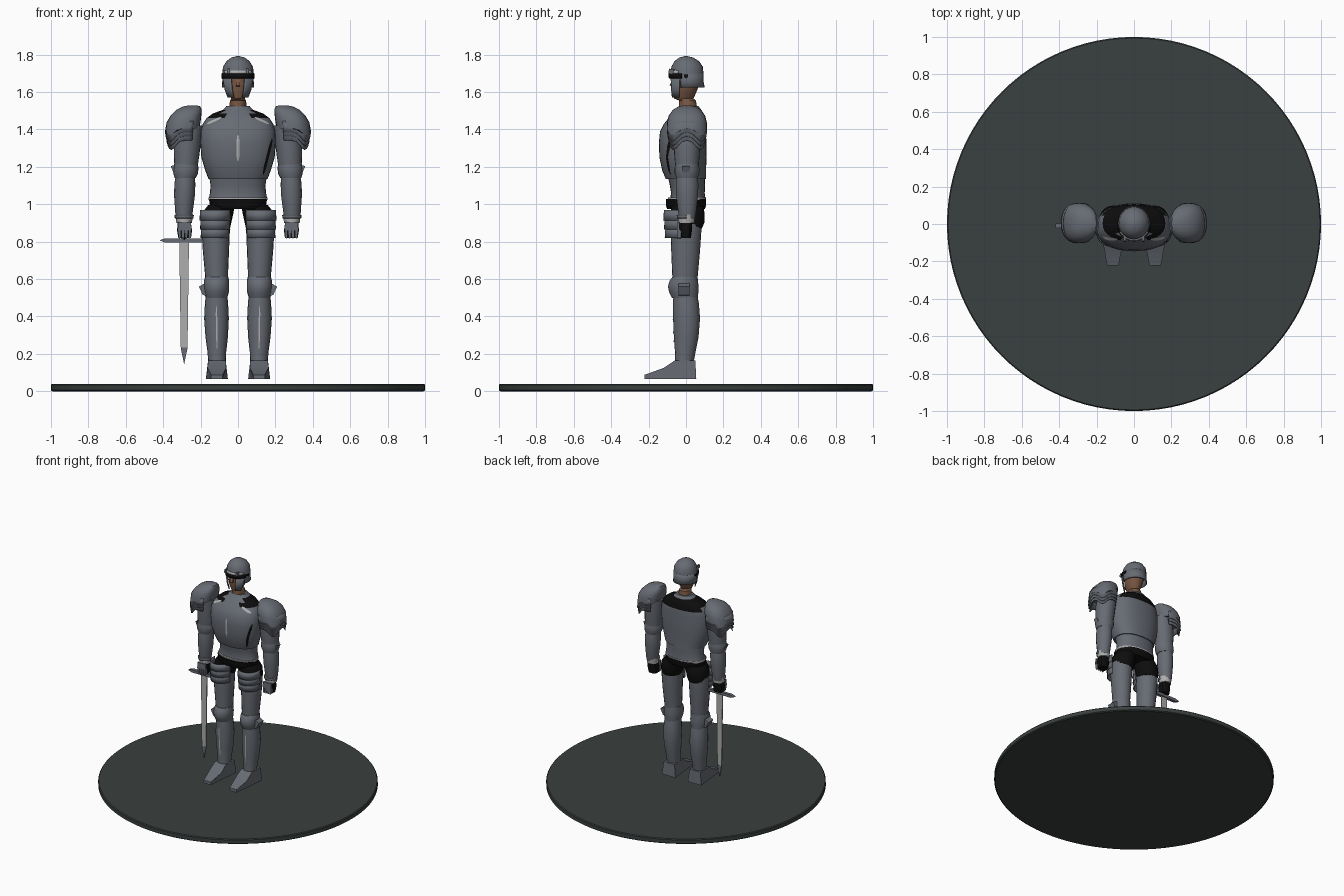
import bpy, bmesh, math
from mathutils import Vector
from mathutils.bvhtree import BVHTree


def material(name, rgb):
    m = bpy.data.materials.new(name)
    m.diffuse_color = (*rgb, 1)
    return m


STEEL = material("steel", (0.135, 0.147, 0.172))
BRIGHT = material("bright steel", (0.42, 0.42, 0.43))
BLACK = material("black cloth", (0.004, 0.004, 0.004))
SKIN = material("skin", (0.19, 0.095, 0.055))
STONE = material("dark stone", (0.042, 0.051, 0.050))


def finish(name, bm, mat, side=1, smooth=35):
    """Turn a bmesh into an object, mirrored across x when side is -1."""
    for v in bm.verts:
        v.co.x *= side
    bmesh.ops.recalc_face_normals(bm, faces=bm.faces)
    me = bpy.data.meshes.new(name)
    bm.to_mesh(me)
    bm.free()
    ob = bpy.data.objects.new(name, me)
    bpy.context.collection.objects.link(ob)
    me.materials.append(mat)
    me.shade_smooth()
    bpy.context.view_layer.objects.active = ob
    bpy.ops.object.select_all(action='DESELECT')
    ob.select_set(True)
    bpy.ops.object.shade_smooth_by_angle(angle=math.radians(smooth))
    return ob


def loft(name, rings, mat, side=1, n=20, arc=None, p=2.0, dip=0, thick=0.006, smooth=35):
    """Stack of ovals (z, cx, cy, rx, ry); an arc in degrees makes an open plate."""
    bm = bmesh.new()
    a0, a1 = arc or (0, 360)
    count = n + 1 if arc else n
    rows = []
    for i, (z, cx, cy, rx, ry) in enumerate(rings):
        row = []
        for k in range(count):
            a = math.radians(a0 + (a1 - a0) * k / n)
            c, s = math.cos(a), math.sin(a)
            x = cx + rx * math.copysign(abs(c) ** (2 / p), c)
            y = cy + ry * math.copysign(abs(s) ** (2 / p), s)
            drop = dip * abs(math.sin(2 * a)) ** 2 if c > 0 and i == 0 else 0
            row.append(bm.verts.new((x, y, z - drop)))
        rows.append(row)
    for lo, hi in zip(rows, rows[1:]):
        for k in range(n):
            j = (k + 1) % count
            bm.faces.new((lo[k], lo[j], hi[j], hi[k]))
    if not arc:
        bm.faces.new(rows[0][::-1])
        bm.faces.new(rows[-1])
    ob = finish(name, bm, mat, side, smooth)
    if arc:
        mod = ob.modifiers.new("thickness", 'SOLIDIFY')
        mod.thickness = thick
    return ob


def prism(name, pts, depth, mat, side=1, axis='y', at=0, taper=1):
    """Outline in x-z (or y-z) given thickness along the other axis."""
    bm = bmesh.new()
    rows = []
    for d in (-depth / 2, depth / 2):
        rows.append([bm.verts.new((u, at + d, z) if axis == 'y' else (at + d, u, z)) for u, z in pts])
    m = len(pts)
    for k in range(m):
        j = (k + 1) % m
        bm.faces.new((rows[0][k], rows[0][j], rows[1][j], rows[1][k]))
    bm.faces.new(rows[0])
    bm.faces.new(rows[1][::-1])
    return finish(name, bm, mat, side, 20)


def decal(name, target, start, end, width, mat, steps=10):
    """Thin strip laid on the front of a part; start and end are (x, z)."""
    me = target.data
    tree = BVHTree.FromPolygons([v.co for v in me.vertices], [p.vertices for p in me.polygons])
    a, b = Vector(start), Vector(end)
    across = Vector((-(b - a).y, (b - a).x)).normalized() * width / 2
    bm = bmesh.new()
    rows = []
    for i in range(steps + 1):
        t = i / steps
        w = across * (0.4 + 0.6 * min(1, 5 * min(t, 1 - t)))
        row = []
        for q in (a.lerp(b, t) - w, a.lerp(b, t) + w):
            hit = tree.ray_cast(Vector((q.x, -2, q.y)), Vector((0, 1, 0)))[0]
            y = hit.y if hit else 0
            row.append(bm.verts.new((q.x, y - 0.003, q.y)))
        rows.append(row)
    for r, q in zip(rows, rows[1:]):
        bm.faces.new((r[0], r[1], q[1], q[0]))
    return finish(name, bm, mat)


# Display base
loft("base_disc", [(0, 0, 0, .992, .992), (.006, 0, 0, 1, 1), (.034, 0, 0, 1, 1),
                   (.04, 0, 0, .994, .994)], STONE, n=96, smooth=30)

# Torso armour with a dark cloth yoke
torso = loft("breastplate", [
    (1.135, 0, 0, .158, .108), (1.18, 0, -.01, .175, .117), (1.25, 0, -.016, .196, .126),
    (1.33, 0, -.018, .202, .127), (1.39, 0, -.016, .200, .123), (1.43, 0, -.006, .188, .112),
    (1.46, 0, .004, .168, .098), (1.485, 0, .01, .135, .085), (1.505, 0, .015, .08, .066),
    (1.525, 0, .015, .062, .052)], STEEL, n=32, p=2.3)
torso.data.materials.append(BLACK)
for f in torso.data.polygons:
    c = f.center
    yoke = 1.46 < c.z < 1.515 and abs(c.x) > .075
    if yoke or (1.41 < c.z < 1.505 and c.y > .05 and (c.z > 1.44 or f.index % 2)):
        f.material_index = 1
loft("fauld", [(1.03, 0, .01, .156, .094), (1.06, 0, .01, .150, .090), (1.10, 0, .008, .147, .094),
               (1.16, 0, 0, .155, .100)], STEEL, n=28, p=2.2)
loft("belt_trim", [(1.022, 0, .005, .157, .102), (1.036, 0, .005, .157, .102)], BRIGHT, n=28, p=2.2)
loft("belt", [(.975, 0, 0, .135, .100), (.992, 0, 0, .15, .108), (1.028, 0, 0, .155, .108)],
     BLACK, n=28, p=2.3)
decal("breast_ridge", torso, (0, 1.23), (0, 1.37), .016, BRIGHT)
decal("chest_strap", torso, (.135, 1.16), (.183, 1.35), .014, BLACK)
for s in (-1, 1):
    decal("shoulder_trim", torso, (s * .165, 1.43), (s * .09, 1.465), .012, BRIGHT)

# Head and helmet
loft("head", [(1.49, 0, .012, .05, .052), (1.555, 0, .008, .043, .045), (1.565, 0, -.012, .036, .052),
              (1.60, 0, -.008, .056, .064), (1.65, 0, 0, .068, .073), (1.72, 0, 0, .07, .075)], SKIN)
prism("nose", [(-.068, 1.675), (-.088, 1.635), (-.068, 1.628)], .02, SKIN, axis='x')
loft("helmet_dome", [(1.695, 0, .005, .085, .089), (1.735, 0, .006, .08, .084),
                     (1.765, 0, .004, .062, .066), (1.784, 0, .002, .036, .038),
                     (1.792, 0, 0, .008, .008)], STEEL, n=24)
loft("helmet_back", [(1.625, 0, .01, .086, .09), (1.66, 0, .006, .084, .087), (1.70, 0, .005, .085, .089)],
     STEEL, arc=(-25, 205), n=18)
loft("brow_trim", [(1.698, 0, .004, .088, .096), (1.716, 0, .004, .085, .092)], BRIGHT,
     arc=(-150, -30), n=12)
loft("eye_slit", [(1.672, 0, 0, .085, .086), (1.698, 0, .002, .087, .089)], BLACK,
     arc=(-165, -15), n=14)
for s in (-1, 1):
    loft("cheek_guard", [(1.572, 0, -.01, .054, .066), (1.61, 0, -.006, .07, .075),
                         (1.675, 0, 0, .084, .084)], STEEL, s, arc=(-66, -22), n=6)
    prism("helmet_rivet", [(-.012, 1.68), (0, 1.672), (.012, 1.68), (.012, 1.694), (-.012, 1.694)],
          .01, BLACK, s, 'x', .084)
    prism("visor_hinge", [(-.095, 1.70), (-.06, 1.69), (-.06, 1.72), (-.09, 1.725)], .012,
          STEEL, s, 'x', .05)

for s in (-1, 1):
    # Shoulder guards: a dome over pointed lames
    loft("shoulder_guard", [(1.405, .298, .005, .09, .108), (1.44, .29, .005, .09, .106),
                            (1.475, .278, .005, .082, .097), (1.505, .262, .005, .068, .075),
                            (1.523, .247, .005, .046, .045), (1.529, .24, .005, .02, .015)],
         STEEL, s, n=24, p=2.4, dip=.035)
    for k in range(3):
        z = 1.40 - .022 * k
        loft("shoulder_lame", [(z - .015, .29, .005, .101 - .004 * k, .108 - .004 * k),
                               (z + .045, .285, .005, .095 - .005 * k, .103 - .005 * k)],
             STEEL, s, n=20, arc=(-115, 115), p=2.4, dip=.05)

    # Arm armour
    loft("upper_arm", [(1.20, .278, .005, .062, .062), (1.26, .275, .005, .068, .068),
                       (1.33, .27, .005, .072, .072), (1.42, .255, .005, .07, .075)], STEEL, s)
    loft("elbow_guard", [(1.14, .282, .005, .056, .058), (1.165, .28, .005, .066, .066),
                         (1.195, .279, .005, .068, .066), (1.22, .278, .005, .061, .062)], STEEL, s)
    prism("elbow_wing", [(.325, 1.15), (.36, 1.205), (.345, 1.17), (.325, 1.21)][::1], .035, STEEL, s)
    loft("forearm", [(.92, .290, .006, .040, .042), (.95, .289, .006, .046, .048),
                     (1.05, .286, .006, .056, .060), (1.11, .284, .006, .056, .062),
                     (1.16, .282, .005, .05, .056)], STEEL, s, n=14)
    loft("gauntlet_cuff", [(.90, .288, .002, .042, .044), (.945, .288, .003, .047, .048)], BRIGHT, s, n=14)
    loft("hand_guard", [(.925, .288, .002, .050, .050), (.942, .288, .002, .052, .052)], STEEL, s,
         n=10, arc=(-180, 0))
    loft("hand", [(.82, .285, -.004, .034, .03), (.86, .286, -.004, .04, .036),
                  (.91, .287, 0, .034, .034)], BLACK, s, n=12, p=3)
    prism("knuckle_plate", [(.247, .86), (.323, .86), (.32, .905), (.252, .905)], .012, STEEL, s, at=-.042)
    for i in range(4):
        x = .258 + i * .018
        prism("finger_plate", [(x - .007, .825), (x, .815), (x + .007, .825), (x + .008, .866),
                               (x - .008, .866)], .018, STEEL, s, at=-.037)

    # Leg armour
    loft("hip_cloth", [(.87, .115, .008, .072, .076), (.90, .113, .01, .077, .088),
                       (.96, .105, .008, .082, .090), (.995, .09, .005, .07, .085)], BLACK, s)
    thigh = loft("thigh", [(.56, .113, -.006, .058, .064), (.63, .115, -.005, .062, .069),
                           (.75, .118, -.002, .070, .077), (.87, .119, 0, .076, .083),
                           (.905, .118, 0, .076, .083)], STEEL, s)
    for k in range(3):
        z = .925 - k * .047
        loft("tasset", [(z - .012, .122, -.03, .084 - .003 * k, .092 - .004 * k),
                        (z + .045, .122, -.03, .081 - .003 * k, .088 - .004 * k)],
             STEEL, s, n=14, arc=(-175, 15))
    loft("knee_guard", [(.50, .115, -.006, .058, .07), (.53, .115, -.012, .066, .078),
                        (.56, .115, -.015, .068, .082), (.59, .115, -.012, .067, .076),
                        (.61, .114, -.006, .063, .068)], STEEL, s, n=16)
    prism("knee_wing", [(.165, .51), (.188, .515), (.21, .56), (.20, .565), (.165, .585)], .06, STEEL, s, at=-.01)
    shin = loft("shin", [(.15, .112, -.01, .047, .05), (.21, .113, -.004, .050, .055),
                         (.29, .114, .001, .060, .066), (.39, .115, .003, .066, .072),
                         (.47, .115, 0, .062, .069), (.53, .115, -.005, .056, .062)], STEEL, s, n=16)
    decal("shin_ridge", shin, (s * .112, .23), (s * .116, .46), .008, BRIGHT)

    # Pointed steel shoe, narrowing towards the toe
    shoe = prism("shoe", [(.055, .065), (.05, .165), (-.06, .165), (-.12, .125), (-.222, .088), (-.222, .065)],
                 .118, STEEL, s, 'x', .113)
    for v in shoe.data.vertices:
        t = (v.co.y + .222) / .277
        w = .52 + .48 * min(1, t / .55) - (.2 if v.co.z > .15 else 0)
        v.co.x = s * (.113 + (abs(v.co.x) - .113) * w)

# Sword held point down in the right hand
X = -.288
prism("sword_blade", [(X - .026, .80), (X + .026, .80), (X + .018, .23), (X, .145), (X - .018, .23)],
      .008, BRIGHT, at=-.01)
prism("blade_tip", [(X - .0185, .235), (X + .0185, .235), (X, .144)], .011, STEEL, at=-.01)
prism("sword_guard", [(-.42, .807), (-.39, .796), (-.18, .796), (-.16, .807), (-.18, .818), (-.39, .818)],
      .024, STEEL, at=-.01)
loft("sword_grip", [(.81, X, -.01, .013, .013), (.92, X, -.01, .012, .012)], BLACK, n=10)
